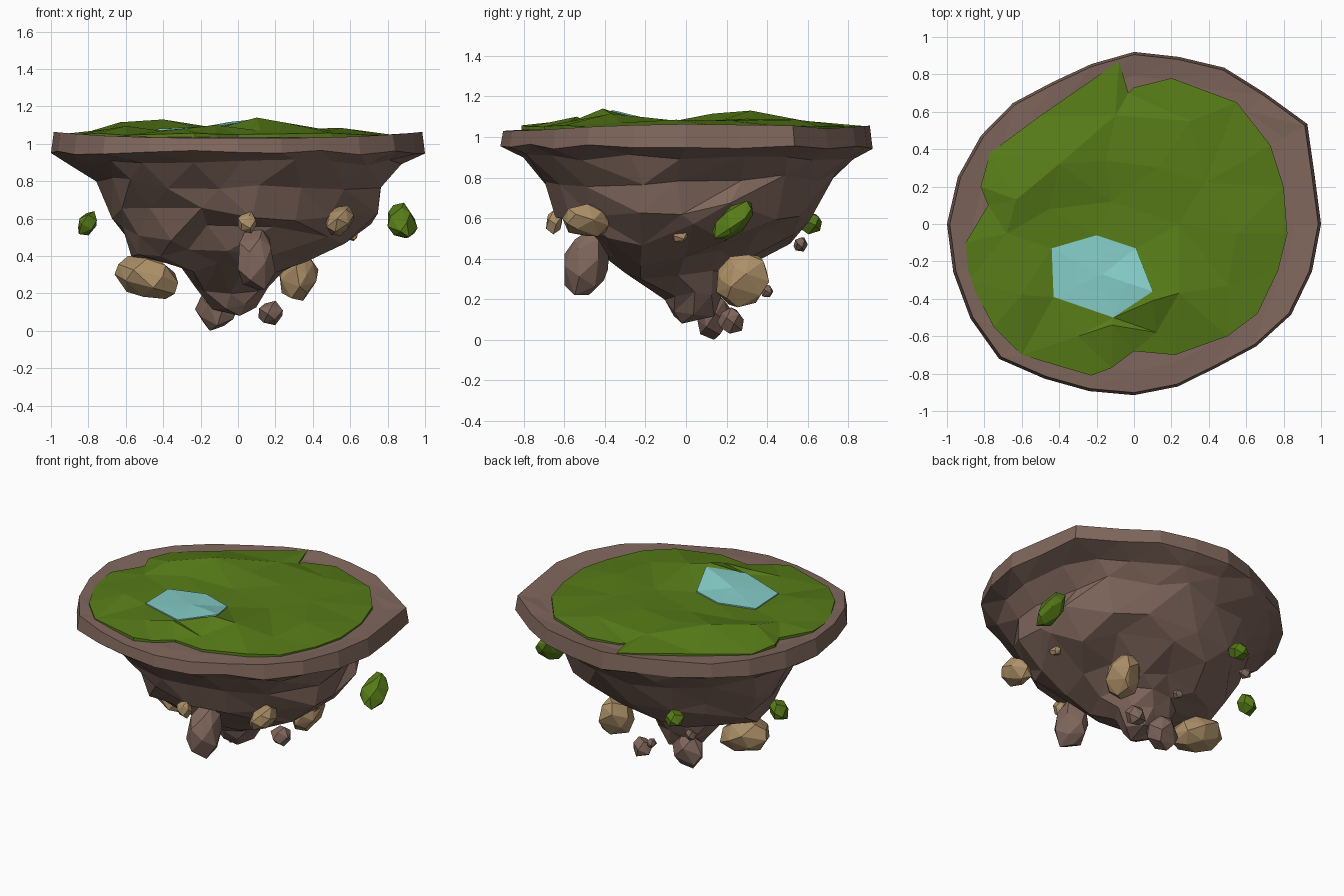
import bpy, bmesh, math, random
from mathutils import Vector
from mathutils.geometry import delaunay_2d_cdt

if "Cube" in bpy.data.objects:
    bpy.data.objects.remove(bpy.data.objects["Cube"])

random.seed(7)


def material(name, rgb):
    m = bpy.data.materials.new(name)
    m.diffuse_color = (*rgb, 1)
    m.use_nodes = True
    m.node_tree.nodes["Principled BSDF"].inputs["Base Color"].default_value = m.diffuse_color
    return m


EARTH = material("earth", (0.215, 0.135, 0.108))
GRASS = material("grass", (0.095, 0.20, 0.009))
SAND = material("sandstone", (0.42, 0.28, 0.14))
WATER = material("water", (0.23, 0.60, 0.57))


def finish(bm, name, mat):
    bmesh.ops.recalc_face_normals(bm, faces=bm.faces[:])
    me = bpy.data.meshes.new(name)
    bm.to_mesh(me)
    bm.free()
    me.materials.append(mat)
    ob = bpy.data.objects.new(name, me)
    bpy.context.collection.objects.link(ob)
    return ob


def stitch(bm, a, b):
    """Triangle strip between two closed rings that may differ in point count."""
    i = j = 0
    na, nb = len(a), len(b)
    while i < na or j < nb:
        if j >= nb or (i < na and (i + 1) / na <= (j + 1) / nb):
            bm.faces.new((a[i % na], a[(i + 1) % na], b[j % nb]))
            i += 1
        else:
            bm.faces.new((a[i % na], b[(j + 1) % nb], b[j % nb]))
            j += 1


def fan(bm, ring, point):
    c = bm.verts.new(point)
    for k in range(len(ring)):
        bm.faces.new((ring[k], ring[(k + 1) % len(ring)], c))


# Island body: irregular rim, then rough rings shrinking to a crooked stalk
RIM = [1.0, 1.0, 1.07, .99, .965, .925, .92, .885, .875, .915, .945, .975,
       1.0, 1.0, 1.01, 1.02, .955, .925, .915, .90, .885, .925, .97, .985]
bm = bmesh.new()


def rim_ring(scale, height):
    ring = []
    for k, r in enumerate(RIM):
        a = k * math.tau / len(RIM)
        x, y = r * scale * math.cos(a), r * scale * math.sin(a)
        ring.append(bm.verts.new((x, y, height(x, y))))
    return ring


inner = rim_ring(0.86, lambda x, y: 1.037)
top = rim_ring(0.985, lambda x, y: 1.03 + 0.035 * max(abs(x) ** 3, y ** 3))
low = rim_ring(1.0, lambda x, y: 0.955 + random.uniform(-.015, .01))
fan(bm, inner, (0, 0, 1.03))
stitch(bm, inner, top)
for k in range(len(RIM)):
    n = (k + 1) % len(RIM)
    bm.faces.new((top[k], top[n], low[n], low[k]))

LEVELS = [  # z, x range, y range, sides, roughness
    (.90, -.89, .90, -.81, .83, 20, .03),
    (.79, -.76, .79, -.73, .73, 18, .045),
    (.63, -.69, .76, -.63, .64, 16, .055),
    (.52, -.64, .67, -.53, .51, 14, .07),
    (.405, -.56, .40, -.43, .34, 13, .06),
    (.335, -.30, .25, -.32, .23, 10, .05),
    (.21, -.22, .16, -.11, .18, 8, .04),
    (.13, -.14, .10, -.07, .15, 6, .02)]
prev = low
for z, x0, x1, y0, y1, n, rough in LEVELS:
    ring = []
    for k in range(n):
        a = (k + random.uniform(-.22, .22)) * math.tau / n
        f = 1 + random.uniform(-1.2, 1) * rough
        ring.append(bm.verts.new(((x0 + x1) / 2 + (x1 - x0) / 2 * f * math.cos(a),
                                  (y0 + y1) / 2 + (y1 - y0) / 2 * f * math.sin(a),
                                  z + random.uniform(-.8, .8) * rough)))
    stitch(bm, prev, ring)
    prev = ring
fan(bm, prev, (0.01, -0.02, 0.08))
finish(bm, "island_rock", EARTH)

# Grass: triangulated patch with low hills and a short skirt
EDGE = [(.82, -.05), (.8, .2), (.73, .42), (.55, .65), (.2, .78), (0, .73), (-.03, .7),
        (-.08, .87), (-.5, .58), (-.77, .38), (-.82, .2), (-.78, .1), (-.9, -.1),
        (-.88, -.3), (-.75, -.55), (-.6, -.7), (-.23, -.81), (-.12, -.77), (0, -.68),
        (.22, -.7), (.5, -.6), (.66, -.48), (.77, -.25)]
POOL = [(-.44, -.13, 1.072), (-.2, -.06, 1.075), (.01, -.13, 1.072),
        (.1, -.36, 1.128), (-.11, -.5, 1.088), (-.43, -.39, 1.076)]
HILLS = [(.24, -.37, 1.115), (.1, -.41, 1.14), (-.12, -.54, 1.10), (.12, -.58, 1.07),
         (-.3, -.6, 1.08), (-.6, -.38, 1.095), (-.68, -.05, 1.08), (-.45, .08, 1.08),
         (-.63, .13, 1.115), (-.4, .32, 1.13), (-.15, .34, 1.09), (.13, .3, 1.09),
         (.24, 0, 1.075), (-.12, .12, 1.065), (.38, .22, 1.08), (.55, -.05, 1.085),
         (.5, -.33, 1.07), (.3, .55, 1.085), (-.1, .58, 1.08)]
points = [Vector(p[:2]) for p in EDGE + POOL + HILLS]
heights = ([1.049 + random.uniform(-.004, .01) for _ in EDGE]
           + [p[2] - .004 for p in POOL] + [h[2] for h in HILLS])
n = len(EDGE)
edges = [(k, (k + 1) % n) for k in range(n)]
edges += [(n + k, n + (k + 1) % len(POOL)) for k in range(len(POOL))]
co, _, tris, source, _, _ = delaunay_2d_cdt(points, edges, [list(range(n))], 1, 1e-5)
bm = bmesh.new()
verts = [bm.verts.new((p.x, p.y, heights[s[0]] if s else 1.05))
         for p, s in zip(co, source)]
for t in tris:
    bm.faces.new([verts[k] for k in t])
rim = [e for e in bm.edges if len(e.link_faces) == 1]
skirt = bmesh.ops.extrude_edge_only(bm, edges=rim)["geom"]
for v in skirt:
    if isinstance(v, bmesh.types.BMVert):
        v.co.z = 1.0
finish(bm, "grass", GRASS)

# Pond: tilted six-sided sheet with a raised front corner
bm = bmesh.new()
shore = [bm.verts.new((x, y, z + .004)) for x, y, z in POOL]
bed = [bm.verts.new((x, y, z - .02)) for x, y, z in POOL]
stitch(bm, shore, bed)
mid = [bm.verts.new((-.17 + (x + .17) * .5, -.27 + (y + .27) * .5,
                     1.092 + (z - 1.085) * .6)) for x, y, z in POOL]
stitch(bm, shore, mid)
fan(bm, mid, (-.17, -.27, 1.094))
finish(bm, "pond", WATER)


# Floating rocks: convex chunks fitted to a centre and size
def rock(name, mat, centre, size, count=20, shear=(0, 0)):
    bm = bmesh.new()
    pts = []
    for k in range(count):
        z = 1 - 2 * (k + .5) / count
        r, a = math.sqrt(1 - z * z), k * 2.39996 + random.uniform(-.3, .3)
        p = Vector((r * math.cos(a), r * math.sin(a), z)) * random.uniform(.9, 1.08)
        pts.append(Vector((p.x + shear[0] * p.z, p.y + shear[1] * p.z, p.z)))
    lo = [min(p[i] for p in pts) for i in range(3)]
    hi = [max(p[i] for p in pts) for i in range(3)]
    for p in pts:
        bm.verts.new([centre[i] + size[i] * ((p[i] - lo[i]) / (hi[i] - lo[i]) - .5)
                      for i in range(3)])
    hull = bmesh.ops.convex_hull(bm, input=bm.verts[:])
    loose = [v for v in hull["geom_interior"] if isinstance(v, bmesh.types.BMVert)]
    bmesh.ops.delete(bm, geom=loose, context='VERTS')
    finish(bm, name, mat)


rock("mossy_rock_left", GRASS, (-.805, .14, .575), (.10, .12, .13), 14, (.3, 0))
rock("mossy_rock_right", GRASS, (.88, .23, .59), (.16, .20, .19), 20, (-.2, .7))
rock("mossy_rock_back", GRASS, (-.34, .61, .575), (.12, .12, .11), 14)
rock("sand_rock_left", SAND, (-.49, .03, .29), (.34, .28, .24), 22, (-.25, 0))
rock("sand_rock_right", SAND, (.325, .28, .29), (.21, .26, .26), 22, (.1, .2))
rock("sand_rock_front", SAND, (.05, -.65, .58), (.10, .08, .12), 14)
rock("sand_rock_front_right", SAND, (.545, -.495, .59), (.15, .23, .16), 18, (.3, 0))
rock("sand_pebble", SAND, (.61, -.03, .51), (.06, .08, .06), 12)
rock("earth_rock_front", EARTH, (.10, -.49, .38), (.20, .22, .32), 20, (0, .15))
rock("earth_rock_low_right", EARTH, (.175, .22, .095), (.13, .13, .13), 14)
rock("earth_rock_bottom", EARTH, (-.115, .135, .115), (.23, .16, .23), 18)
rock("earth_pebble_back", EARTH, (-.02, .40, .24), (.06, .06, .06), 12)
rock("earth_pebble_back_left", EARTH, (-.43, .565, .47), (.08, .07, .07), 12)
